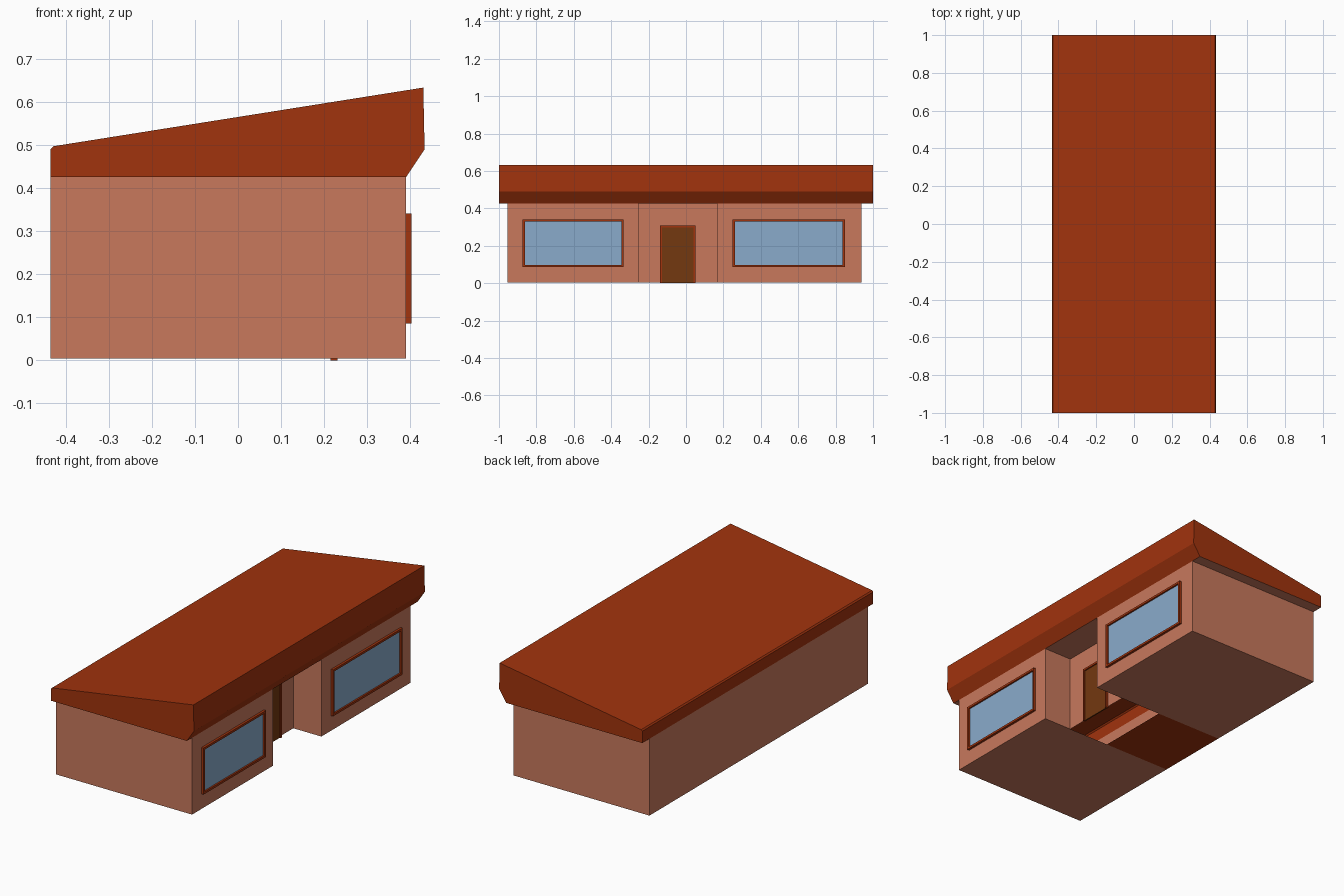
import bpy, bmesh
from mathutils import Vector

if "Cube" in bpy.data.objects:
    bpy.data.objects.remove(bpy.data.objects["Cube"])


def material(name, rgb):
    m = bpy.data.materials.new(name)
    m.diffuse_color = (*rgb, 1)
    m.use_nodes = True
    m.node_tree.nodes["Principled BSDF"].inputs["Base Color"].default_value = m.diffuse_color
    return m


WALL = material("salmon_wall", (0.58, 0.19, 0.108))
ROOF = material("rust_red", (0.355, 0.033, 0.004))
GLASS = material("blue_glass", (0.255, 0.41, 0.60))
DOOR = material("brown_door", (0.172, 0.040, 0.005))


def finish(name, bm, mat):
    me = bpy.data.meshes.new(name)
    bm.to_mesh(me)
    bm.free()
    me.materials.append(mat)
    ob = bpy.data.objects.new(name, me)
    bpy.context.collection.objects.link(ob)
    return ob


def sweep(name, points, offset, mat, closed=True, caps=False):
    """Extrude a list of points along offset, as a strip or a capped solid."""
    bm = bmesh.new()
    a = [bm.verts.new(p) for p in points]
    b = [bm.verts.new(Vector(p) + Vector(offset)) for p in points]
    n = len(a)
    for i in range(n if closed else n - 1):
        j = (i + 1) % n
        bm.faces.new((a[i], a[j], b[j], b[i]))
    if caps:
        bm.faces.new(a[::-1])
        bm.faces.new(b)
    return bm, finish_args(name, bm, mat)


def finish_args(name, bm, mat):
    bmesh.ops.recalc_face_normals(bm, faces=bm.faces)
    return finish(name, bm, mat)


def box(name, lo, hi, mat):
    (x0, y0, z0), (x1, y1, z1) = lo, hi
    pts = [(x0, y0, z0), (x1, y0, z0), (x1, y1, z0), (x0, y1, z0)]
    sweep(name, pts, (0, 0, z1 - z0), mat, caps=True)


def down_plate(name, x0, x1, y0, y1, z, mat):
    bm = bmesh.new()
    vs = [bm.verts.new(p) for p in
          ((x0, y0, z), (x0, y1, z), (x1, y1, z), (x1, y0, z))]
    bm.faces.new(vs)
    finish(name, bm, mat)


def frame(name, x0, x1, y0, y1, z0, z1, t, mat, sill=True):
    box(name + "_left", (x0, y0, z0), (x1, y0 + t, z1), mat)
    box(name + "_right", (x0, y1 - t, z0), (x1, y1, z1), mat)
    box(name + "_top", (x0, y0 + t, z1 - t), (x1, y1 - t, z1), mat)
    if sill:
        box(name + "_sill", (x0, y0 + t, z0), (x1, y1 - t, z0 + t), mat)


BACK, FRONT, RECESS = -0.435, 0.39, 0.22
Y0, Y1, YA, YB = -0.955, 0.938, -0.255, 0.165
BASE, EAVE = 0.004, 0.425

# Wall shell with the entrance recess
outline = [(BACK, Y0), (FRONT, Y0), (FRONT, YA), (RECESS, YA),
           (RECESS, YB), (FRONT, YB), (FRONT, Y1), (BACK, Y1)]
sweep("walls", [(x, y, BASE) for x, y in outline], (0, 0, EAVE - BASE), WALL)

# Undersides: wing floors, rear floor, entrance ceiling and end soffits
down_plate("wing_floor_a", BACK, FRONT, Y0, YA, BASE, WALL)
down_plate("wing_floor_b", BACK, FRONT, YB, Y1, BASE, WALL)
down_plate("rear_floor", BACK, -0.03, YA, YB, BASE, ROOF)
down_plate("entrance_ceiling", RECESS, FRONT, YA, YB, EAVE, WALL)
down_plate("end_soffit_a", BACK, FRONT, -1, Y0, EAVE, WALL)
down_plate("end_soffit_b", BACK, FRONT, Y1, 1, EAVE, WALL)

# Sloping roof: closed profile solid, with its underside opened
profile = [(FRONT, EAVE), (0.433, 0.49), (0.43, 0.633),
           (-0.428, 0.497), (BACK, 0.49), (BACK, EAVE)]
_, roof = sweep("roof", [(x, -1, z) for x, z in profile], (0, 2, 0), ROOF, caps=True)
bm = bmesh.new()
bm.from_mesh(roof.data)
under = [f for f in bm.faces if f.normal.z < -0.95]
bmesh.ops.delete(bm, geom=under, context='FACES_ONLY')
bm.to_mesh(roof.data)
bm.free()

# Windows
for tag, a, b in (("a", -0.873, -0.333), ("b", 0.249, 0.85)):
    frame("window_frame_" + tag, FRONT, 0.403, a, b, 0.086, 0.341, 0.012, ROOF)
    box("window_glass_" + tag, (FRONT, a + 0.012, 0.098),
        (FRONT + 0.004, b - 0.012, 0.329), GLASS)

# Door
frame("door_frame", RECESS - 0.005, 0.231, -0.14, 0.05, 0, 0.308, 0.011, ROOF, sill=False)
box("door", (RECESS - 0.003, -0.129, 0), (RECESS + 0.004, 0.039, 0.297), DOOR)
